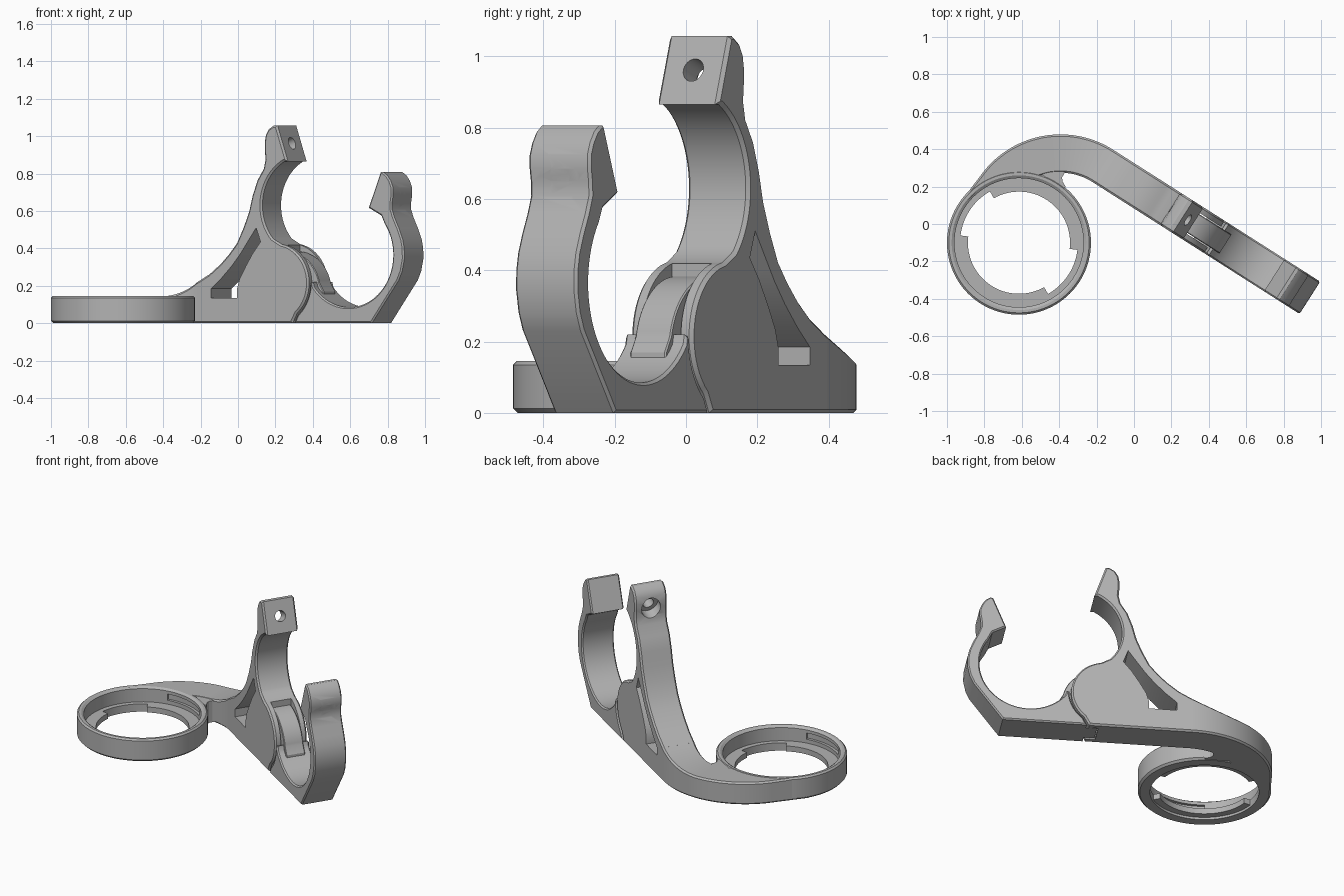
import bpy, bmesh, math
from mathutils import Vector, Matrix

if "Cube" in bpy.data.objects:
    bpy.data.objects.remove(bpy.data.objects["Cube"])

ANG = math.radians(-32.5)          # the clamp stands in a plane turned about z
ROT = Matrix.Rotation(ANG, 4, 'Z')
V0, V1 = 0.07, 0.275               # clamp thickness range
RING = Vector((-0.615, -0.10))     # holder ring centre
ARC = Vector((-0.393, -0.046))     # centre of the curved arm

grey = bpy.data.materials.new("grey_plastic")
grey.diffuse_color = (0.45, 0.45, 0.45, 1)
grey.use_nodes = True
grey.node_tree.nodes["Principled BSDF"].inputs["Base Color"].default_value = grey.diffuse_color


def finish(name, bm, smooth=True):
    bmesh.ops.recalc_face_normals(bm, faces=bm.faces)
    me = bpy.data.meshes.new(name)
    bm.to_mesh(me)
    bm.free()
    ob = bpy.data.objects.new(name, me)
    bpy.context.collection.objects.link(ob)
    me.materials.append(grey)
    return ob


def arc(cx, cy, r, a0, a1, n):
    return [(cx + r * math.cos(math.radians(a0 + (a1 - a0) * i / n)),
             cy + r * math.sin(math.radians(a0 + (a1 - a0) * i / n))) for i in range(n + 1)]


def prism(name, pts, v0, v1, chamfer=0.0, keep=lambda u: True):
    """Profile in the clamp plane, extruded through its thickness."""
    bm = bmesh.new()
    a = [bm.verts.new((u, v0, z)) for u, z in pts]
    b = [bm.verts.new((u, v1, z)) for u, z in pts]
    caps = [bm.faces.new(a), bm.faces.new(b)]
    for i in range(len(pts)):
        j = (i + 1) % len(pts)
        bm.faces.new((a[i], a[j], b[j], b[i]))
    bmesh.ops.recalc_face_normals(bm, faces=bm.faces)
    if chamfer:
        es = [e for f in caps for e in f.edges if any(keep(v.co.x) for v in e.verts)]
        bmesh.ops.bevel(bm, geom=es, offset=chamfer, segments=1, affect='EDGES', clamp_overlap=True)
    bm.transform(ROT)
    return finish(name, bm)


def rod(name, u, z, axis, r, d0, d1, n=32, turn=0.0):
    """Cutter rod along an axis (u, z) in the clamp plane, from d0 to d1."""
    bm = bmesh.new()
    bmesh.ops.create_cone(bm, cap_ends=True, segments=n, radius1=r, radius2=r, depth=d1 - d0)
    bm.transform(Matrix.Translation((0, 0, (d0 + d1) / 2)) @ Matrix.Rotation(turn, 4, 'Z'))
    q = Vector((axis[0], 0, axis[1])).to_track_quat('Z', 'Y').to_matrix().to_4x4()
    bm.transform(ROT @ Matrix.Translation((u, (V0 + V1) / 2, z)) @ q)
    return finish(name, bm)


def cut(ob, cutter):
    m = ob.modifiers.new("cut", 'BOOLEAN')
    m.operation, m.solver, m.object = 'DIFFERENCE', 'EXACT', cutter
    bpy.context.view_layer.objects.active = ob
    bpy.ops.object.modifier_apply(modifier=m.name)
    bpy.data.objects.remove(cutter)


def lathe(name, prof, a0, a1, n):
    """Closed (r, z) profile swept about the ring centre, from a0 to a1 degrees."""
    bm = bmesh.new()
    full = abs(a1 - a0) >= 360
    rows = []
    for i in range(n if full else n + 1):
        t = math.radians(a0 + (a1 - a0) * i / n)
        rows.append([bm.verts.new((RING.x + r * math.cos(t), RING.y + r * math.sin(t), z)) for r, z in prof])
    skin(bm, rows, full)
    return finish(name, bm)


def skin(bm, rows, closed=False):
    k = len(rows[0])
    for i in range(len(rows) if closed else len(rows) - 1):
        p, q = rows[i], rows[(i + 1) % len(rows)]
        for j in range(k):
            bm.faces.new((p[j], p[(j + 1) % k], q[(j + 1) % k], q[j]))
    if not closed:
        bm.faces.new(rows[0])
        bm.faces.new(rows[-1])


# Fixed clamp half: foot, round knuckle, inner arc, screw block, sweeping back
fixed = ([(-0.307, 0), (0.296, 0)] + arc(0.19, 0.215, 0.21, -50, 80, 26)
         + arc(0.37, 0.63, 0.266, 222, 118, 28)
         + [(0.266, 0.865), (0.20, 1.057), (0.177, 1.057), (0.145, 1.037), (0.126, 1.005), (0.119, 0.965),
            (0.12, 0.92), (0.124, 0.874), (0.113, 0.825), (0.073, 0.763), (0.042, 0.68), (0.02, 0.595),
            (-0.015, 0.51), (-0.057, 0.427), (-0.105, 0.37), (-0.16, 0.316), (-0.23, 0.262), (-0.307, 0.22)])
fixed_ob = prism("fixed_clamp_half", fixed, V0, V1, 0.01, lambda u: u > -0.3)
window = [(0.07, 0.51), (0.098, 0.435), (0.05, 0.375), (0.005, 0.305), (-0.035, 0.235), (-0.052, 0.18), (-0.052, 0.134),
          (-0.215, 0.134), (-0.215, 0.185), (-0.15, 0.24), (-0.085, 0.305), (-0.03, 0.37), (0.02, 0.44)]
cut(fixed_ob, prism("window_cutter", window, 0, 0.4))
cut(fixed_ob, prism("slot_cutter", [(0.24, -0.1), (0.6, -0.1), (0.6, 0.5), (0.24, 0.5)], 0.107, 0.238))
cut(fixed_ob, rod("screw_cutter", 0.233, 0.962, (0.945, 0.33), 0.033, -0.3, 0.2))
cut(fixed_ob, rod("head_cutter", 0.233, 0.962, (0.945, 0.33), 0.06, -0.3, -0.075))

# Moving clamp half: thin curved jaw with a tilted tip
jaw = ([(0.31, 0), (0.80, 0), (0.97, 0.23), (0.992, 0.28), (1.005, 0.345), (1.004, 0.40), (0.994, 0.45),
        (0.972, 0.505), (0.945, 0.56), (0.926, 0.61), (0.928, 0.65), (0.934, 0.685), (0.934, 0.725), (0.92, 0.76),
        (0.898, 0.79), (0.873, 0.807), (0.856, 0.807), (0.78, 0.617), (0.86, 0.575)]
       + arc(0.655, 0.365, 0.28, 36, -142, 44) + [(0.428, 0.22)] + arc(0.19, 0.215, 0.222, 0, -50, 10))
jaw_ob = prism("moving_clamp_half", jaw, V0, V1, 0.008)
cut(jaw_ob, rod("screw_cutter", 0.82, 0.71, (0.925, -0.38), 0.033, -0.2, 0.3))
cut(jaw_ob, rod("nut_cutter", 0.82, 0.71, (0.925, -0.38), 0.068, 0.05, 0.3, 6, math.radians(30)))

# Hinge tongue lying in the knuckle slot
tongue = arc(0.235, 0.17, 0.213, 87, 12, 20) + [(0.47, 0.17), (0.47, 0.004), (0.246, 0.004)]
tongue_ob = prism("hinge_tongue", tongue, 0.113, 0.232, 0.004)

# Curved arm running from the clamp foot to the ring
bm = bmesh.new()
rows = []


def section(outer, inner, z):
    d = (outer - inner).normalized()
    c = min(0.01, (outer - inner).length * 0.3)
    o, i = outer, inner
    flat = [(i + d * c, 0), (o - d * c, 0), (o, c), (o, z - c), (o - d * c, z), (i + d * c, z), (i, z - c), (i, c)]
    rows.append([bm.verts.new((p.x, p.y, h)) for p, h in flat])


START = 57.5
for k in range(36):
    t = 2.5 * k
    a = math.radians(START + t)
    d = Vector((math.cos(a), math.sin(a)))
    r = 0.32
    while (ARC + d * r - RING).length < 0.362:
        r += 0.004
    section(ARC + d * 0.525, ARC + d * r, 0.143 + 0.077 * max(0, 1 - t / 36) ** 2)
a = math.radians(150)
d = Vector((math.cos(a), math.sin(a)))
section(RING + d * 0.384, RING + d * 0.36, 0.143)
skin(bm, rows)
arm_ob = finish("curved_arm", bm)

# Rounded web in the crotch between arm and ring
bm = bmesh.new()
web = [(-0.52, 0.29), (-0.40, 0.30), (-0.35, 0.283), (-0.372, 0.272), (-0.384, 0.25),
       (-0.383, 0.228), (-0.365, 0.20), (-0.39, 0.18), (-0.46, 0.24)]
skin(bm, [[bm.verts.new((x, y, z)) for x, y in web] for z in (0.002, 0.141)])
web_ob = finish("crotch_web", bm)

# Holder ring: chamfered wall with a stepped bore
ring = [(0.315, 0), (0.373, 0), (0.385, 0.012), (0.385, 0.135), (0.375, 0.145), (0.36, 0.145),
        (0.345, 0.135), (0.345, 0.05), (0.315, 0.05)]
ring_ob = lathe("holder_ring", ring, 0, 360, 96)
parts = [fixed_ob, jaw_ob, tongue_ob, arm_ob, web_ob, ring_ob]

# Two inner lips and two bayonet slots, opposite each other
lip = [(0.273, 0.015), (0.32, 0.015), (0.32, 0.05), (0.273, 0.05)]
slot = [(0.33, 0.075), (0.362, 0.075), (0.362, 0.115), (0.33, 0.115)]
for k in range(2):
    parts.append(lathe("inner_lip", lip, -7 + 180 * k, 119.5 + 180 * k, 36))
    cut(ring_ob, lathe("slot_cutter", slot, 50 + 180 * k, 100 + 180 * k, 16))

bpy.ops.object.select_all(action='DESELECT')
for ob in parts:
    ob.select_set(True)
bpy.context.view_layer.objects.active = parts[0]
bpy.ops.object.shade_smooth_by_angle(angle=math.radians(28))
